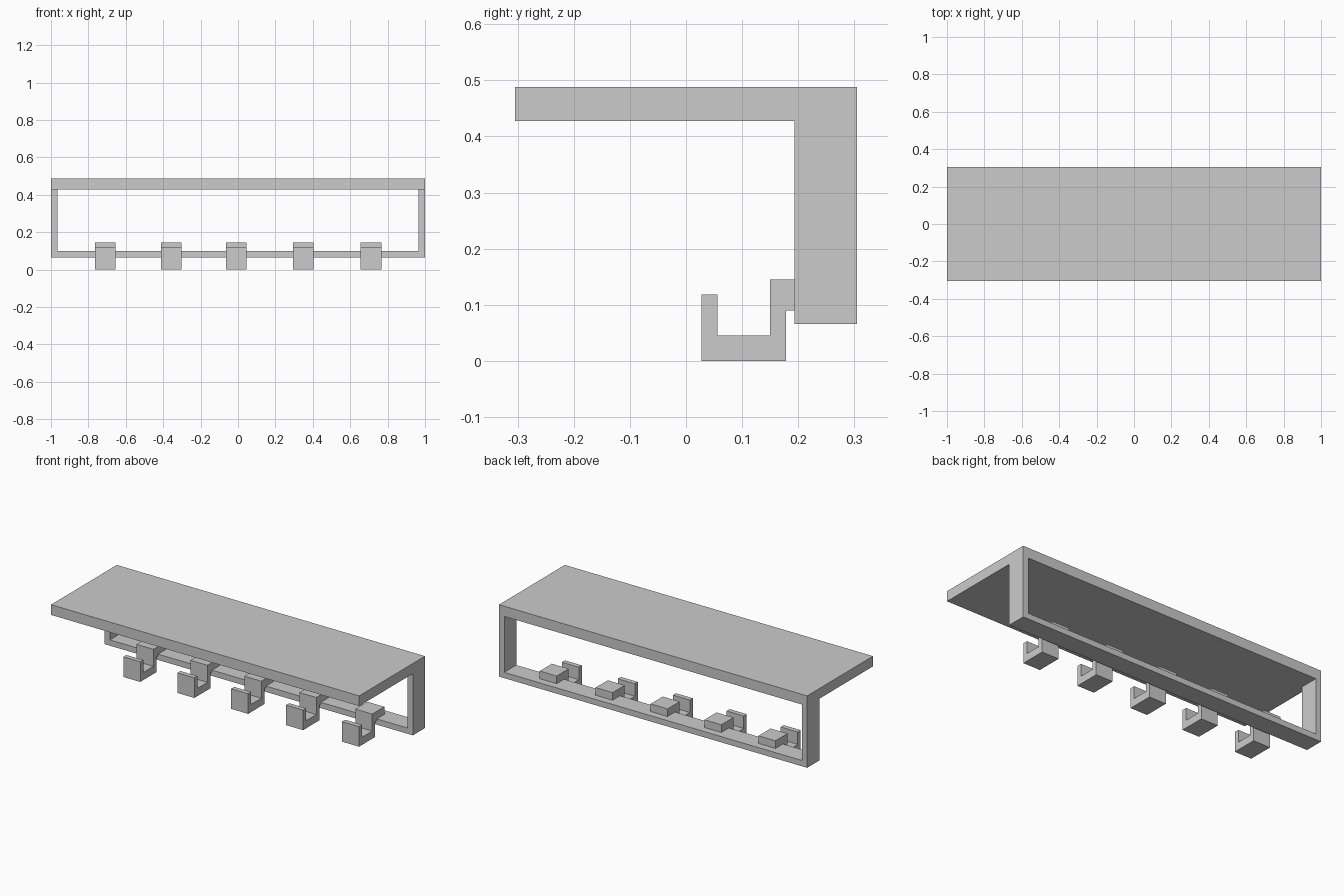
import bpy, bmesh
from mathutils import Vector

if "Cube" in bpy.data.objects:
    bpy.data.objects.remove(bpy.data.objects["Cube"])


def extrude_profile(name, points, direction):
    """Solid made from a closed planar profile pushed along a direction."""
    bm = bmesh.new()
    face = bm.faces.new([bm.verts.new(p) for p in points])
    result = bmesh.ops.extrude_face_region(bm, geom=[face])
    moved = [g for g in result["geom"] if isinstance(g, bmesh.types.BMVert)]
    bmesh.ops.translate(bm, verts=moved, vec=Vector(direction))
    bmesh.ops.recalc_face_normals(bm, faces=bm.faces)
    mesh = bpy.data.meshes.new(name)
    bm.to_mesh(mesh)
    bm.free()
    obj = bpy.data.objects.new(name, mesh)
    bpy.context.collection.objects.link(obj)
    return obj


BACK = 0.305
SHELF_LOW, SHELF_TOP = 0.428, 0.488
RAIL_LOW, RAIL_TOP = 0.066, 0.1
INNER = 0.966

# Flat shelf board
extrude_profile("shelf_board",
                [(-1, -BACK, SHELF_LOW), (1, -BACK, SHELF_LOW),
                 (1, BACK, SHELF_LOW), (-1, BACK, SHELF_LOW)],
                (0, 0, SHELF_TOP - SHELF_LOW))

# U-shaped frame: two uprights and the bottom rail
frame = [(-1, SHELF_LOW), (-1, RAIL_LOW), (1, RAIL_LOW), (1, SHELF_LOW),
         (INNER, SHELF_LOW), (INNER, RAIL_TOP),
         (-INNER, RAIL_TOP), (-INNER, SHELF_LOW)]
extrude_profile("rear_frame", [(x, 0.193, z) for x, z in frame],
                (0, BACK - 0.193, 0))

# Coat hooks resting on the rail
hook = [(0.028, 0), (0.178, 0), (0.178, 0.09), (0.262, 0.09),
        (0.262, 0.145), (0.15, 0.145), (0.15, 0.045), (0.056, 0.045),
        (0.056, 0.118), (0.028, 0.118)]
HOOK_WIDTH = 0.11
for i, x in enumerate((-0.709, -0.358, -0.009, 0.348, 0.711)):
    extrude_profile(f"hook_{i + 1}",
                    [(x - HOOK_WIDTH / 2, y, z) for y, z in hook],
                    (HOOK_WIDTH, 0, 0))
